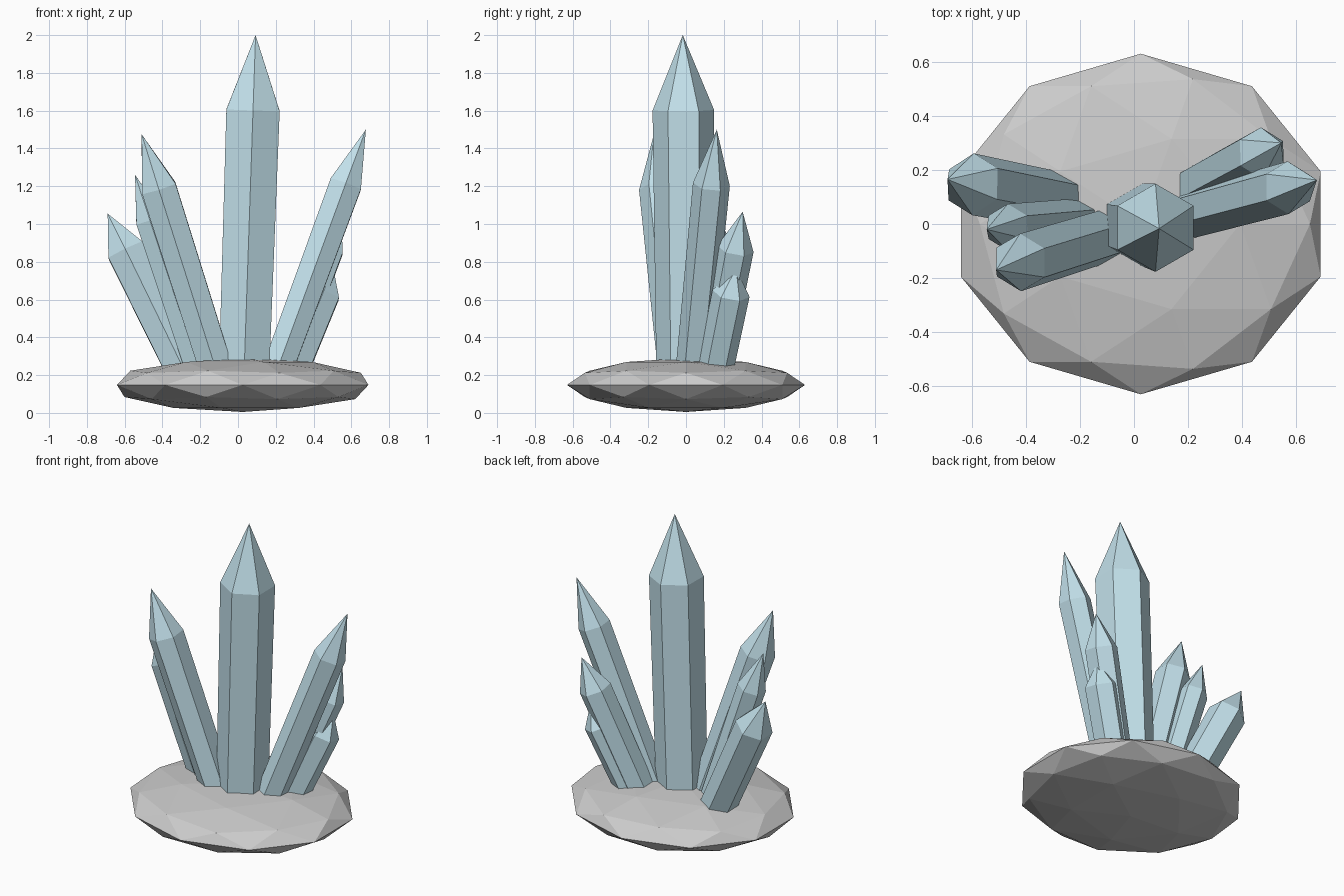
import bpy, bmesh, math
from mathutils import Vector, Matrix

if "Cube" in bpy.data.objects:
    bpy.data.objects.remove(bpy.data.objects["Cube"])

blue = bpy.data.materials.new("crystal_blue")
blue.diffuse_color = (0.55, 0.76, 0.84, 1)
blue.use_nodes = True
blue.node_tree.nodes["Principled BSDF"].inputs["Base Color"].default_value = blue.diffuse_color

# Rock base: flattened low-poly sphere
bpy.ops.mesh.primitive_ico_sphere_add(subdivisions=2, radius=1, location=(0.025, 0, 0.148))
rock = bpy.context.object
rock.name = "rock_base"
rock.scale = (0.70, 0.63, 0.143)


def crystal(name, base, tip, radius, tip_part=0.215, taper=0.94):
    """Six-sided prism leaning from base to tip, ending in a pyramid point."""
    base, tip = Vector(base), Vector(tip)
    axis = tip - base
    length = axis.length
    turn = Vector((0, 0, 1)).rotation_difference(axis)
    bm = bmesh.new()
    rings = []
    for r, z in ((radius * taper, 0), (radius, length * (1 - tip_part))):
        rings.append([bm.verts.new((r * math.sin(i * math.pi / 3),
                                    r * math.cos(i * math.pi / 3), z)) for i in range(6)])
    point = bm.verts.new((0, 0, length))
    bm.faces.new(rings[0])
    for i in range(6):
        j = (i + 1) % 6
        bm.faces.new((rings[0][i], rings[0][j], rings[1][j], rings[1][i]))
        bm.faces.new((rings[1][i], rings[1][j], point))
    bmesh.ops.recalc_face_normals(bm, faces=bm.faces)
    mesh = bpy.data.meshes.new(name)
    bm.to_mesh(mesh)
    bm.free()
    mesh.materials.append(blue)
    obj = bpy.data.objects.new(name, mesh)
    obj.matrix_world = Matrix.Translation(base) @ turn.to_matrix().to_4x4()
    bpy.context.collection.objects.link(obj)


# Crystals: base point, tip point, radius
crystal("main_crystal", (0.03, -0.003, 0.15), (0.093, -0.017, 2.0), 0.163)
crystal("left_front_crystal", (-0.09, -0.04, 0.15), (-0.51, -0.17, 1.475), 0.107)
crystal("left_middle_crystal", (-0.18, 0.015, 0.15), (-0.545, -0.02, 1.26), 0.087)
crystal("left_back_crystal", (-0.25, 0.08, 0.15), (-0.69, 0.165, 1.055), 0.115)
crystal("right_front_crystal", (0.18, 0.03, 0.15), (0.677, 0.163, 1.5), 0.098)
crystal("right_back_crystal", (0.21, 0.12, 0.15), (0.545, 0.30, 1.065), 0.098)
crystal("right_short_crystal", (0.26, 0.14, 0.15), (0.505, 0.265, 0.765), 0.10)
